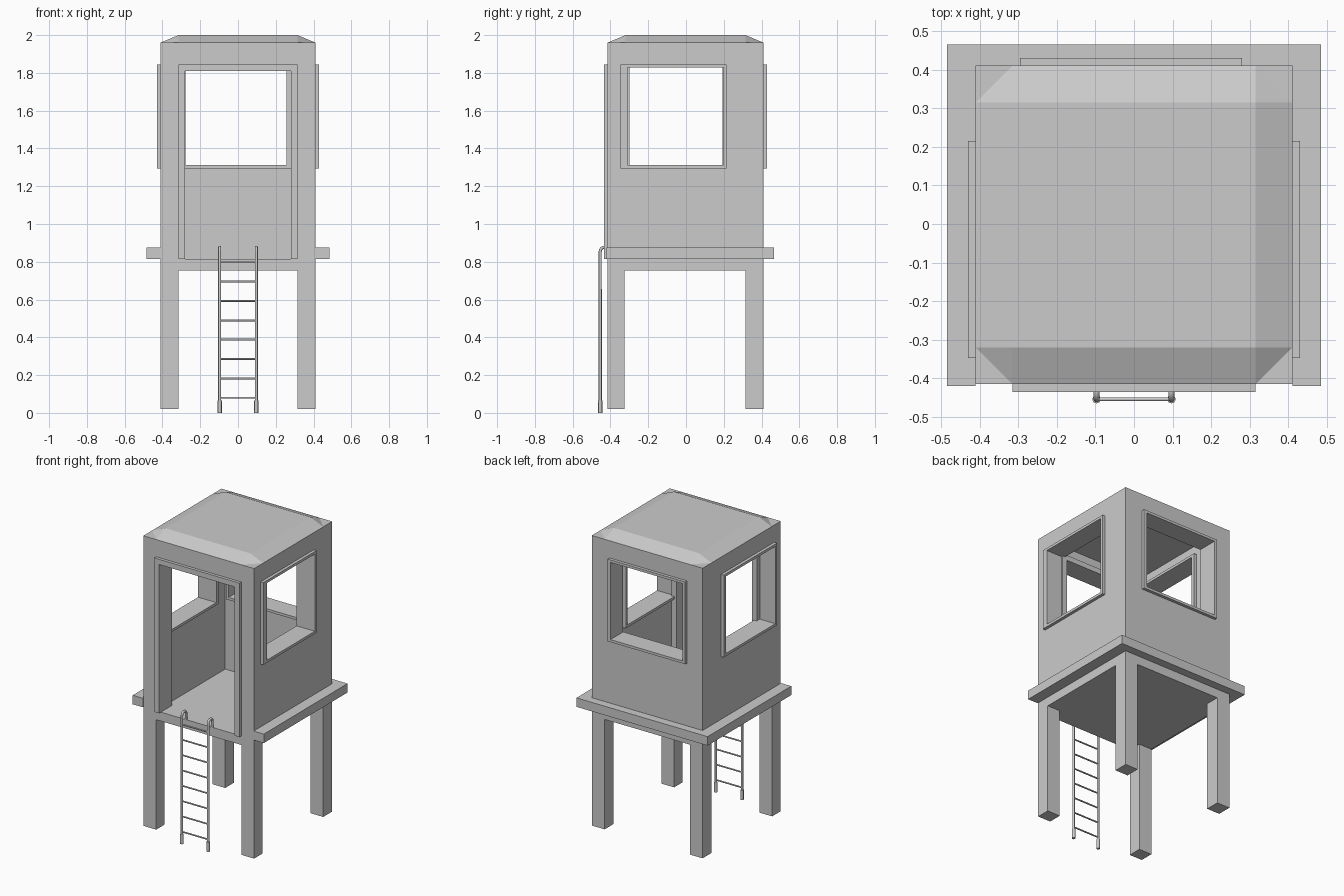
import bpy, bmesh, math
from mathutils import Vector

if "Cube" in bpy.data.objects:
    bpy.data.objects.remove(bpy.data.objects["Cube"])

GREY = (0.6, 0.6, 0.6, 1)
grey = bpy.data.materials.new("plain_grey")
grey.use_nodes = True
grey.diffuse_color = GREY
grey.node_tree.nodes["Principled BSDF"].inputs["Base Color"].default_value = GREY


def add_object(name, bm):
    bmesh.ops.recalc_face_normals(bm, faces=bm.faces)
    mesh = bpy.data.meshes.new(name)
    bm.to_mesh(mesh)
    bm.free()
    mesh.materials.append(grey)
    obj = bpy.data.objects.new(name, mesh)
    bpy.context.collection.objects.link(obj)
    return obj


def box(name, xs, ys, zs):
    bm = bmesh.new()
    bmesh.ops.create_cube(bm, size=1)
    for v in bm.verts:
        v.co = [r[0] if c < 0 else r[1] for c, r in zip(v.co, (xs, ys, zs))]
    return add_object(name, bm)


def cut(obj, *ranges):
    """Subtract a box, apply the result and remove the cutter."""
    cutter = box("cutter", *ranges)
    cutter.hide_render = True
    mod = obj.modifiers.new("cut", 'BOOLEAN')
    mod.operation = 'DIFFERENCE'
    mod.solver = 'EXACT'
    mod.object = cutter
    graph = bpy.context.evaluated_depsgraph_get()
    mesh = bpy.data.meshes.new_from_object(obj.evaluated_get(graph))
    obj.modifiers.clear()
    obj.data = mesh
    bpy.data.objects.remove(cutter)


def tube(name, points, radius):
    """Round bar along a path."""
    curve = bpy.data.curves.new(name, 'CURVE')
    curve.dimensions = '3D'
    curve.bevel_depth = radius
    curve.bevel_resolution = 2
    curve.use_fill_caps = True
    spline = curve.splines.new('POLY')
    spline.points.add(len(points) - 1)
    for p, co in zip(spline.points, points):
        p.co = (*co, 1)
    temp = bpy.data.objects.new(name + "_path", curve)
    bpy.context.collection.objects.link(temp)
    graph = bpy.context.evaluated_depsgraph_get()
    mesh = bpy.data.meshes.new_from_object(temp.evaluated_get(graph))
    bpy.data.objects.remove(temp)
    mesh.materials.clear()
    mesh.materials.append(grey)
    obj = bpy.data.objects.new(name, mesh)
    bpy.context.collection.objects.link(obj)
    bpy.ops.object.select_all(action='DESELECT')
    obj.select_set(True)
    bpy.context.view_layer.objects.active = obj
    bpy.ops.object.shade_smooth_by_angle(angle=math.radians(50))
    return obj


# Cabin shell with floor slab and hollow interior
HALF, INNER = 0.41, 0.315
FRONT, BACK = -0.415, 0.41
FLOOR, EAVE = 0.815, 1.96
WIN_Z, WIN_HOLE = (1.295, 1.845), (1.312, 1.828)
cabin = box("cabin_walls", (-HALF, HALF), (FRONT, BACK), (0.755, EAVE))
cut(cabin, (-INNER, INNER), (-0.32, INNER), (FLOOR, 1.91))

# Door and window surrounds: outer block, opening, and matching wall hole
side_y = (-0.347, 0.215)
door = ((-0.315, 0.315), (-0.435, -0.298), (FLOOR, 1.845))
openings = {
    "door_frame": (door, ((-0.28, 0.28), (-0.6, -0.2), (0.7, 1.81))),
    "back_window_frame": (((-0.295, 0.28), (0.295, 0.43), WIN_Z),
                          ((-0.277, 0.258), (0.2, 0.6), WIN_HOLE)),
    "right_window_frame": (((-0.43, -0.295), side_y, WIN_Z),
                           ((-0.6, -0.2), (-0.33, 0.192), WIN_HOLE)),
    "left_window_frame": (((0.295, 0.43), side_y, WIN_Z),
                          ((0.2, 0.6), (-0.31, 0.198), WIN_HOLE)),
}
for name, (outer, hole) in openings.items():
    cut(cabin, *outer)
    frame = box(name, *outer)
    cut(frame, *hole)

# Roof cap: square top sloping to an edge with clipped corners
bm = bmesh.new()
for sx in (-1, 1):
    for sy, edge, inset in ((-1, FRONT, -0.32), (1, BACK, 0.315)):
        bm.verts.new((sx * INNER, inset, 2.0))
        bm.verts.new((sx * HALF, inset, EAVE))
        bm.verts.new((sx * INNER, edge, EAVE))
bmesh.ops.convex_hull(bm, input=bm.verts)
bmesh.ops.dissolve_limit(bm, angle_limit=0.01, verts=bm.verts, edges=bm.edges)
add_object("roof_cap", bm)

# Ledge around the sides and back
ledge = box("ledge", (-0.485, 0.485), (-0.42, 0.465), (FLOOR, 0.875))
cut(ledge, (-HALF, HALF), (-0.6, BACK), (0.7, 1.0))

# Four corner legs
for side, sx in (("right", -1), ("left", 1)):
    xs = sorted((sx * INNER, sx * HALF))
    box(f"front_{side}_leg", xs, (FRONT, -0.325), (0.02, 0.755))
    box(f"back_{side}_leg", xs, (INNER, BACK), (0.02, 0.755))

# Ladder: rails hooked over the floor edge, feet and rungs
LADDER_Y, BEND = -0.454, 0.022
for side, x in (("right", -0.097), ("left", 0.097)):
    path = [(x, LADDER_Y, 0.01)]
    for i in range(9):
        a = math.pi * i / 8
        path.append((x, LADDER_Y + BEND * (1 - math.cos(a)),
                     0.855 + BEND * math.sin(a)))
    path.append((x, LADDER_Y + 2 * BEND, FLOOR))
    tube(f"ladder_{side}_rail", path, 0.008)
    tube(f"ladder_{side}_foot", [(x, LADDER_Y, 0), (x, LADDER_Y, 0.065)], 0.011)
for i in range(8):
    z = 0.08 + i * 0.1025
    tube(f"ladder_rung_{i + 1}", [(-0.097, LADDER_Y, z), (0.097, LADDER_Y, z)], 0.005)
